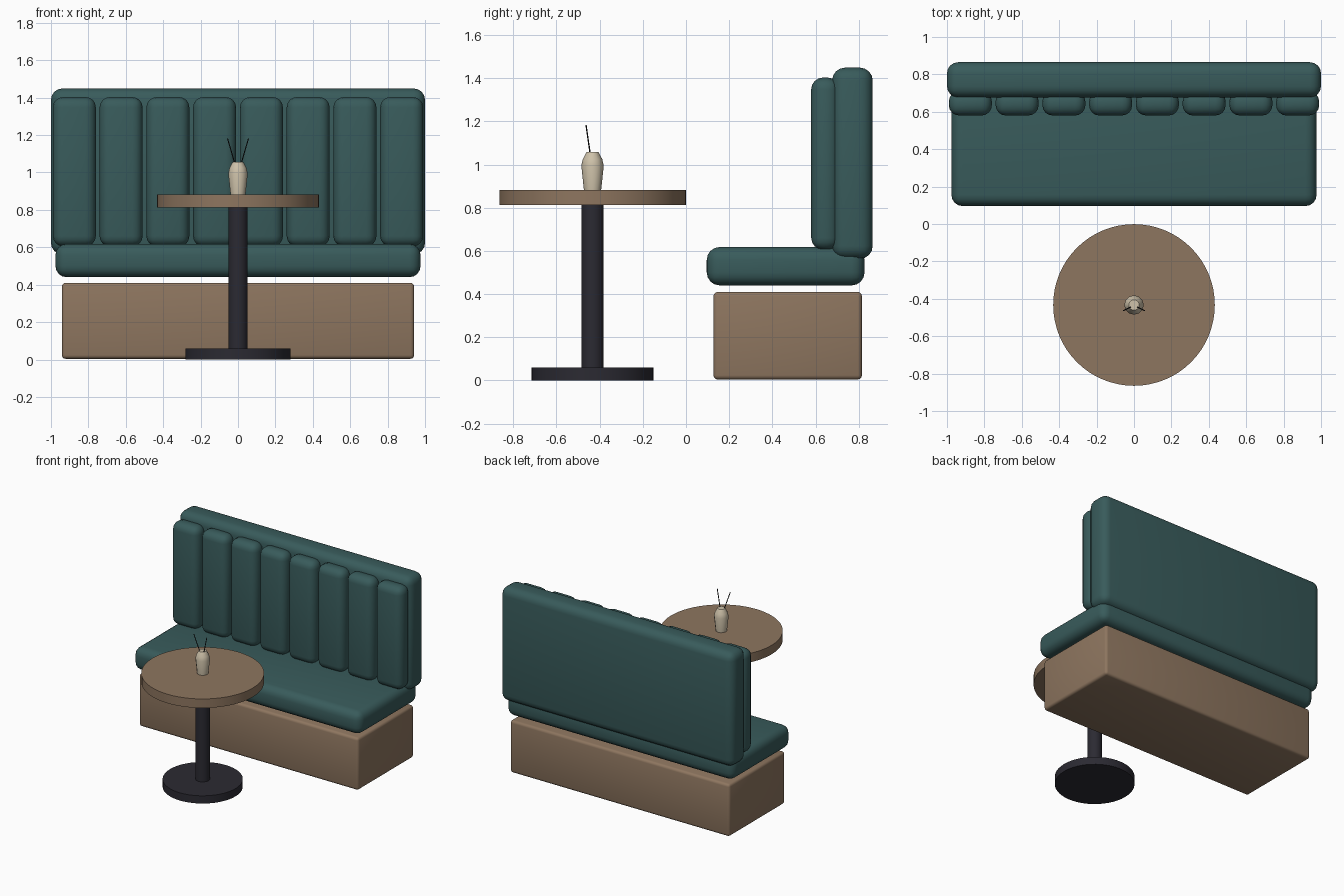
import bpy, bmesh, math
from mathutils import Vector

if "Cube" in bpy.data.objects:
    bpy.data.objects.remove(bpy.data.objects["Cube"])


def material(name, rgb):
    m = bpy.data.materials.new(name)
    m.diffuse_color = (*rgb, 1)
    m.use_nodes = True
    m.node_tree.nodes["Principled BSDF"].inputs["Base Color"].default_value = m.diffuse_color
    return m


TEAL = material("teal upholstery", (0.040, 0.105, 0.105))
WOOD = material("warm wood", (0.270, 0.180, 0.115))
METAL = material("dark metal", (0.024, 0.023, 0.032))
CERAMIC = material("cream ceramic", (0.62, 0.54, 0.40))
TWIG = material("black twig", (0.012, 0.012, 0.012))


def finish(name, bm, mat, smooth=35):
    me = bpy.data.meshes.new(name)
    bm.to_mesh(me)
    bm.free()
    ob = bpy.data.objects.new(name, me)
    bpy.context.collection.objects.link(ob)
    me.materials.append(mat)
    if smooth:
        bpy.ops.object.select_all(action='DESELECT')
        ob.select_set(True)
        bpy.context.view_layer.objects.active = ob
        bpy.ops.object.shade_smooth_by_angle(angle=math.radians(smooth))
    return ob


def soft_box(name, lo, hi, radius, mat, segments=4):
    """Box between two corners with rounded edges."""
    lo, hi = Vector(lo), Vector(hi)
    bm = bmesh.new()
    bmesh.ops.create_cube(bm, size=1)
    bmesh.ops.scale(bm, vec=hi - lo, verts=bm.verts)
    bmesh.ops.translate(bm, vec=(lo + hi) / 2, verts=bm.verts)
    bmesh.ops.bevel(bm, geom=bm.edges[:], offset=radius, segments=segments,
                    profile=0.5, affect='EDGES')
    return finish(name, bm, mat)


def lathe(name, profile, y, sides, mat, smooth=35):
    """Closed solid of revolution from (radius, z) pairs, bottom to top."""
    bm = bmesh.new()
    rings = []
    for r, z in profile:
        rings.append([bm.verts.new((r * math.cos(2 * math.pi * i / sides),
                                    y + r * math.sin(2 * math.pi * i / sides), z))
                      for i in range(sides)])
    for a, b in zip(rings, rings[1:]):
        for i in range(sides):
            j = (i + 1) % sides
            bm.faces.new((a[i], a[j], b[j], b[i]))
    bm.faces.new(rings[0][::-1])
    bm.faces.new(rings[-1])
    return finish(name, bm, mat, smooth)


def rod(name, start, end, r, mat):
    start, end = Vector(start), Vector(end)
    d = end - start
    bm = bmesh.new()
    bmesh.ops.create_cone(bm, cap_ends=True, segments=6, radius1=r, radius2=r, depth=d.length)
    bmesh.ops.rotate(bm, verts=bm.verts, matrix=d.to_track_quat('Z', 'Y').to_matrix())
    bmesh.ops.translate(bm, vec=(start + end) / 2, verts=bm.verts)
    return finish(name, bm, mat)


# Bench: wooden plinth, seat cushion, back cushion
soft_box("bench_base", (-0.942, 0.127, 0.004), (0.942, 0.815, 0.41), 0.02, WOOD, 3)
soft_box("seat_cushion", (-0.976, 0.096, 0.44), (0.976, 0.827, 0.618), 0.06, TEAL)
soft_box("back_cushion", (-1.0, 0.677, 0.563), (1.0, 0.865, 1.449), 0.06, TEAL)

# Upright channels on the backrest
for i in range(8):
    x = (i - 3.5) * 0.25
    soft_box(f"back_channel_{i + 1}", (x - 0.115, 0.58, 0.605), (x + 0.115, 0.71, 1.403), 0.055, TEAL)

# Round pedestal table
TY = -0.433
lathe("table_foot", [(0.282, 0.0), (0.282, 0.06)], TY, 48, METAL)
lathe("table_column", [(0.051, 0.06), (0.051, 0.815)], TY, 24, METAL)
lathe("table_top", [(0.432, 0.812), (0.432, 0.882)], TY, 64, WOOD)

# Vase with two twigs
lathe("vase", [(0.040, 0.882), (0.052, 0.995), (0.045, 1.025), (0.028, 1.057)], TY, 12, CERAMIC)
for side, sx in (("left", -1), ("right", 1)):
    rod(f"twig_{side}", (sx * 0.012, TY - 0.008, 1.03), (sx * 0.056, TY - 0.03, 1.182), 0.003, TWIG)
